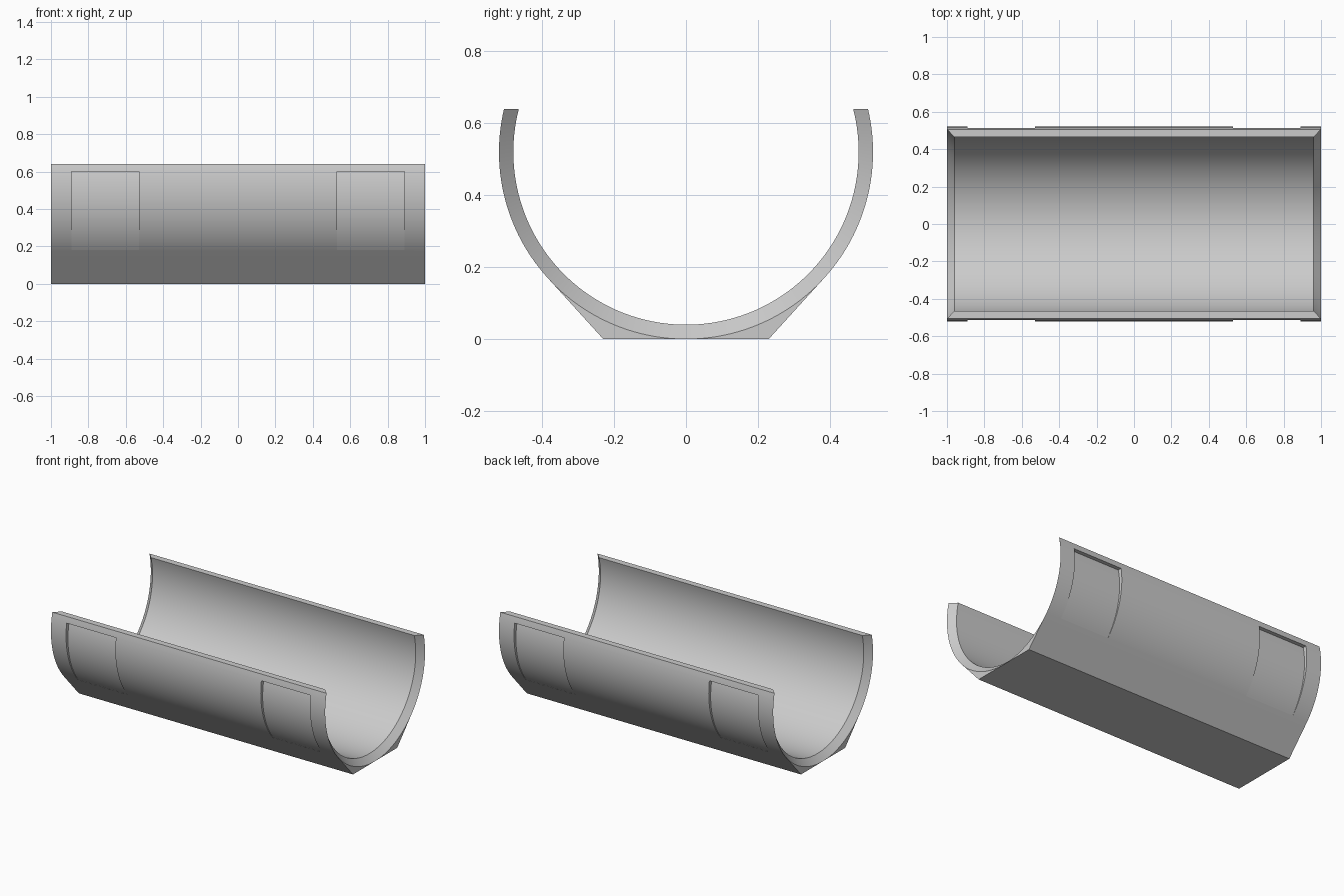
import bpy, bmesh
from math import sin, cos, acos, atan, sqrt

cube = bpy.data.objects.get("Cube")
if cube:
    bpy.data.objects.remove(cube)

R_OUT, R_IN = 0.52, 0.48      # wall radii
AXIS_Z, RIM_Z = 0.52, 0.64    # height of the axis and of the cut rim
FOOT = 0.23                   # half width of the flat base
BEVEL = 0.04                  # mitred inner edge at each end

grey = bpy.data.materials.new("plain_grey")
grey.use_nodes = True
grey.diffuse_color = (0.6, 0.6, 0.6, 1)
grey.node_tree.nodes["Principled BSDF"].inputs["Base Color"].default_value = (0.6, 0.6, 0.6, 1)


def finish(name, bm):
    bmesh.ops.recalc_face_normals(bm, faces=bm.faces)
    mesh = bpy.data.meshes.new(name)
    bm.to_mesh(mesh)
    bm.free()
    mesh.materials.append(grey)
    obj = bpy.data.objects.new(name, mesh)
    bpy.context.collection.objects.link(obj)
    return obj


def span(a, b, n):
    return [a + (b - a) * i / n for i in range(n + 1)]


def arc(bm, x, r, angles):
    return [bm.verts.new((x, r * sin(t), AXIS_Z - r * cos(t))) for t in angles]


def strip(bm, a, b):
    for i in range(len(a) - 1):
        bm.faces.new((a[i], a[i + 1], b[i + 1], b[i]))


# Angles are measured from straight down; the foot flanks touch the wall tangentially
rim_out = acos((AXIS_Z - RIM_Z) / R_OUT)
rim_in = acos((AXIS_Z - RIM_Z) / R_IN)
touch = 2 * atan(FOOT / R_OUT)
left = span(-rim_out, -touch, 28)
under = span(-touch, touch, 48)
right = span(touch, rim_out, 28)
angles = left + under[1:-1] + right

# Trough wall with its flat foot
bm = bmesh.new()
ends, inners = [], []
for side in (-1, 1):
    end = arc(bm, side, R_OUT, angles)
    inner = arc(bm, side * (1 - BEVEL), R_IN, [t * rim_in / rim_out for t in angles])
    strip(bm, end, inner)
    foot = [bm.verts.new((side, y, 0)) for y in (-FOOT, FOOT)]
    a, b = len(left) - 1, len(angles) - len(right)
    # end face of the foot, split at the lowest point of the wall
    mid = (a + b) // 2
    bottom = end[mid]
    bm.faces.new([foot[0]] + end[a:mid + 1][::-1])
    bm.faces.new([foot[1]] + end[mid:b + 1][::-1])
    ends.append(end[:a + 1] + [foot[0], bottom, foot[1]] + end[b:])
    inners.append(inner)
strip(bm, *ends)
strip(bm, *inners)
for k in (0, -1):
    bm.faces.new((ends[0][k], ends[1][k], inners[1][k], inners[0][k]))
trough = finish("trough", bm)

# Shallow curved pockets, deepest at the top and running out at the bottom
POCKET_R, POCKET_Z = 0.50, 0.49


def pocket_cutter(sx, sy):
    bm = bmesh.new()
    outline = [(sqrt(POCKET_R ** 2 - (z - POCKET_Z) ** 2), z) for z in span(0.18, 0.60, 32)]
    outline += [(0.7, 0.60), (0.7, 0.18)]
    rings = [[bm.verts.new((sx * x, sy * y, z)) for y, z in outline] for x in (0.53, 0.89)]
    for ring in rings:
        bm.faces.new(ring)
    strip(bm, rings[0] + rings[0][:1], rings[1] + rings[1][:1])
    cutter = finish("pocket_cutter", bm)
    cutter.hide_render = True
    return cutter


bpy.ops.object.select_all(action="DESELECT")
trough.select_set(True)
bpy.context.view_layer.objects.active = trough
for sx in (-1, 1):
    for sy in (-1, 1):
        cutter = pocket_cutter(sx, sy)
        mod = trough.modifiers.new("pocket", "BOOLEAN")
        mod.operation = "DIFFERENCE"
        mod.solver = "EXACT"
        mod.object = cutter
        bpy.ops.object.modifier_apply(modifier=mod.name)
        bpy.data.objects.remove(cutter)

bpy.ops.object.shade_smooth_by_angle(angle=0.5)
